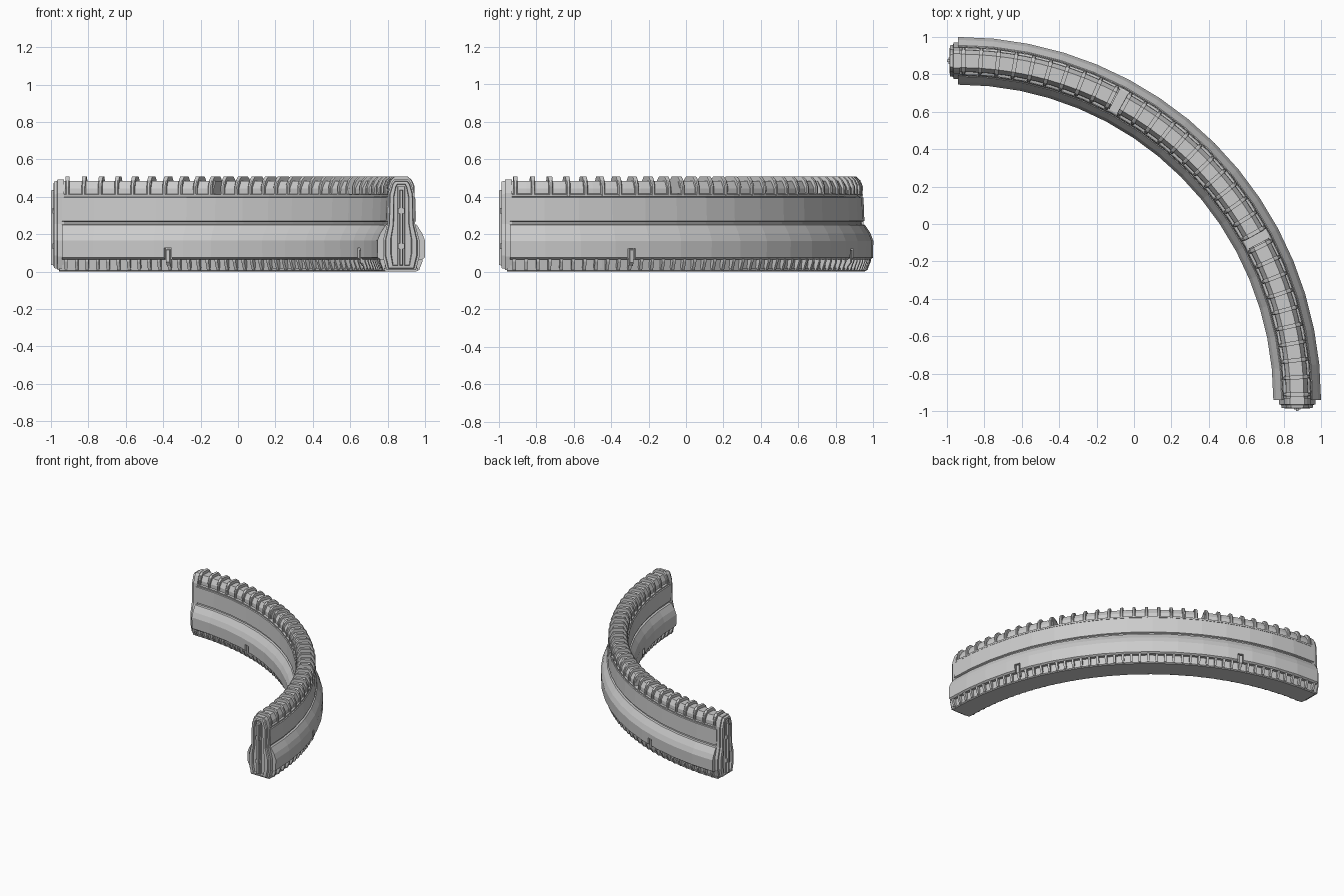
import bpy, bmesh
from math import sin, cos, radians

if "Cube" in bpy.data.objects:
    bpy.data.objects.remove(bpy.data.objects["Cube"])

C, R = -0.94, 1.8125      # arc centre (x = y) and centreline radius


def at(t, d, e=0.0):
    """Point at arc angle t, radial offset d, tangential offset e."""
    a = radians(t)
    return (C + (R + d) * sin(a) + e * cos(a), C + (R + d) * cos(a) - e * sin(a))


def sym(half):
    """Closed profile from a right half listed bottom to top."""
    return half + [(-d, z) for d, z in reversed(half)]


def sweep(bm, prof, stations):
    """stations: (angle, tangential offset, width scale, height scale)."""
    zs = [z for _, z in prof]
    zc = (min(zs) + max(zs)) / 2
    rings = []
    for t, e, sw, sh in stations:
        ring = []
        for d, z in prof:
            x, y = at(t, d * sw, e)
            ring.append(bm.verts.new((x, y, zc + (z - zc) * sh)))
        rings.append(ring)
    n = len(prof)
    for a, b in zip(rings, rings[1:]):
        for i in range(n):
            j = (i + 1) % n
            bm.faces.new((a[i], a[j], b[j], b[i]))
    bm.faces.new(rings[0])
    bm.faces.new(rings[-1][::-1])


def finish(name, bm):
    bmesh.ops.recalc_face_normals(bm, faces=bm.faces)
    me = bpy.data.meshes.new(name)
    bm.to_mesh(me)
    bm.free()
    ob = bpy.data.objects.new(name, me)
    bpy.context.collection.objects.link(ob)
    return ob


def arc(a, b, n):
    return [(a + (b - a) * i / n, 0, 1, 1) for i in range(n + 1)]


def arc_part(name, half, spans):
    bm = bmesh.new()
    for a, b, n in spans:
        sweep(bm, sym(half), arc(a, b, n))
    return finish(name, bm)


def fins(name, half, angles, thick, taper=1.0):
    bm = bmesh.new()
    for t in angles:
        sweep(bm, sym(half), [(t, -thick / 2, taper, 1), (t, -thick / 4, 1, 1),
                              (t, thick / 4, 1, 1), (t, thick / 2, taper, 1)])
    return finish(name, bm)


# Lower flared hull
hull = arc_part("lower_hull", [(0.112, 0.065), (0.126, 0.075), (0.1275, 0.165),
                               (0.112, 0.205), (0.083, 0.25), (0.06, 0.255)], [(0, 90, 16)])
# Upper side panels with a thin lip along the top
arc_part("upper_panels", [(0.065, 0.264), (0.08, 0.27), (0.075, 0.395), (0.06, 0.40)],
         [(0, 90, 16)])
arc_part("top_lip", [(0.07, 0.40), (0.072, 0.412), (0.062, 0.416)], [(0.3, 89.7, 16)])
# Recess between hull and panels
arc_part("waist", [(0.068, 0.23), (0.068, 0.30)], [(0.2, 89.8, 16)])
# Base plate and recessed base core
arc_part("base_plate", [(0.08, 0.0), (0.088, 0.006), (0.09, 0.02)], [(-0.5, 90.5, 18)])
arc_part("base_core", [(0.083, 0.015), (0.09, 0.07)], [(0, 90, 18)])

# Access notches cut into both flanks
bm = bmesh.new()
for t in (19.6, 70.4):
    for s in (-1, 1):
        sweep(bm, [(s * 0.105, 0.05), (s * 0.15, 0.05), (s * 0.15, 0.125), (s * 0.105, 0.125)],
              [(t, -0.022, 1, 1), (t, 0.022, 1, 1)])
cutter = finish("notch_cutter", bm)
cutter.hide_render = True
cutter.hide_viewport = True
mod = hull.modifiers.new("notches", 'BOOLEAN')
mod.operation, mod.solver, mod.object = 'DIFFERENCE', 'EXACT', cutter
# Latch inside each notch
bm = bmesh.new()
for t in (19.6, 70.4):
    sweep(bm, sym([(0.105, 0.03), (0.121, 0.05), (0.121, 0.115), (0.105, 0.12)]),
          [(t, -0.013, 1, 1), (t, 0.008, 1, 1)])
finish("notch_latches", bm)

# Roof ducts in three sections, separated by open gaps
arc_part("roof_duct", [(0.060, 0.40), (0.058, 0.445), (0.036, 0.485)],
         [(0, 27.5, 10), (29.0, 61.0, 11), (62.5, 90, 10)])
first = [0.9 + 2.89 * i for i in range(10)]
middle = [29.4 + 31.2 / 11 * i for i in range(12)]
fins("roof_ribs", [(0.070, 0.40), (0.072, 0.455), (0.058, 0.488), (0.036, 0.508)],
     first + middle + [90 - t for t in first], 0.022, 0.93)
# Base ribs under the hull flare
fins("base_ribs", [(0.085, 0.004), (0.096, 0.008), (0.114, 0.055), (0.114, 0.072)],
     [0.7 + 88.6 / 47 * i for i in range(48)], 0.017)

# End bulkheads: stepped frame, recessed face, central ridge, coupling blocks
shell = sym([(0.078, 0.008), (0.098, 0.08), (0.098, 0.165), (0.074, 0.255),
             (0.07, 0.42), (0.052, 0.475), (0.038, 0.492)])
for label, t, s in (("left", 0, -1), ("right", 90, 1)):
    bm = bmesh.new()
    sweep(bm, shell, [(t, -s * 0.01, 1, 1), (t, s * 0.025, 1, 1), (t, s * 0.027, 0.88, 0.97),
                      (t, s * 0.044, 0.84, 0.955), (t, s * 0.046, 0.58, 0.90),
                      (t, s * 0.030, 0.54, 0.89)])
    finish(label + "_bulkhead", bm)
    bm = bmesh.new()
    sweep(bm, sym([(0.024, 0.03), (0.024, 0.455)]), [(t, s * 0.02, 1, 1), (t, s * 0.042, 0.7, 1)])
    sweep(bm, sym([(0.010, 0.03), (0.010, 0.44)]), [(t, s * 0.03, 1, 1), (t, s * 0.059, 0.6, 0.97)])
    for z in (0.12, 0.31):
        sweep(bm, sym([(0.018, z), (0.018, z + 0.03)]), [(t, s * 0.03, 1, 1), (t, s * 0.053, 1, 1)])
    finish(label + "_coupling", bm)
